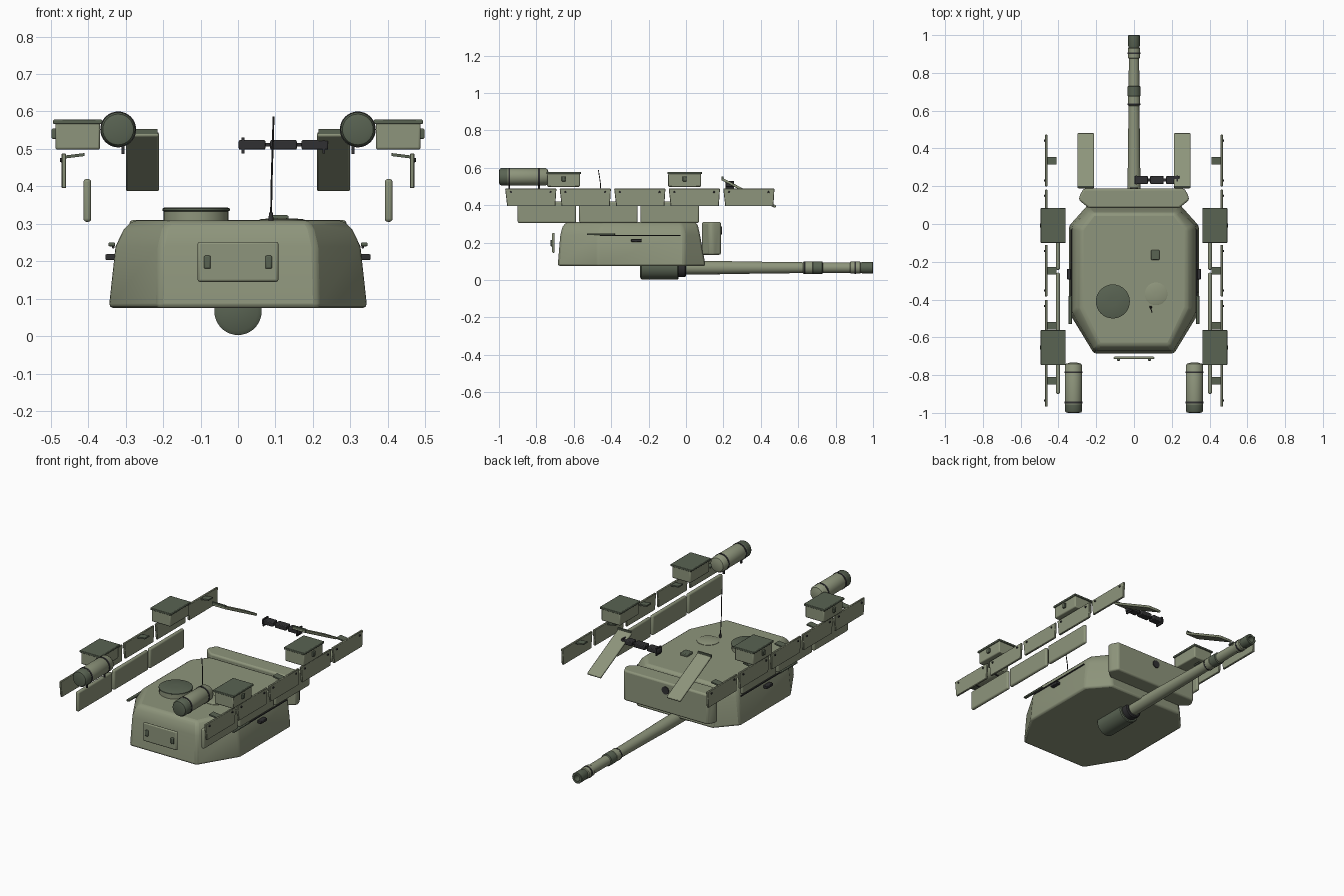
import bpy, bmesh, math
from mathutils import Vector

if "Cube" in bpy.data.objects:
    bpy.data.objects.remove(bpy.data.objects["Cube"])


def mat(name, col):
    m = bpy.data.materials.new(name)
    m.diffuse_color = (*col, 1)
    m.use_nodes = True
    m.node_tree.nodes["Principled BSDF"].inputs["Base Color"].default_value = m.diffuse_color
    return m


GREEN = mat("green", (0.27, 0.30, 0.20))
DARK = mat("dark_green", (0.10, 0.125, 0.085))
STEEL = mat("steel", (0.03, 0.03, 0.032))


def finish(name, bm, m, bevel=0.0, segs=2):
    bmesh.ops.recalc_face_normals(bm, faces=bm.faces)
    me = bpy.data.meshes.new(name)
    bm.to_mesh(me)
    bm.free()
    ob = bpy.data.objects.new(name, me)
    bpy.context.collection.objects.link(ob)
    me.materials.append(m)
    if bevel:
        b = ob.modifiers.new("bevel", "BEVEL")
        b.width, b.segments = bevel, segs
        b.limit_method, b.angle_limit = "ANGLE", math.radians(25)
    bpy.ops.object.select_all(action="DESELECT")
    bpy.context.view_layer.objects.active = ob
    ob.select_set(True)
    bpy.ops.object.shade_smooth_by_angle(angle=math.radians(35))
    return ob


def box(name, x, y, z, m=GREEN, bevel=0.0, segs=2):
    """Box from three (low, high) ranges."""
    bm = bmesh.new()
    bmesh.ops.create_cube(bm, size=1)
    for v in bm.verts:
        v.co = Vector([(a + b) / 2 + c * (b - a) for (a, b), c in zip((x, y, z), v.co)])
    return finish(name, bm, m, bevel, segs)


def loft(name, rings, m=GREEN, bevel=0.0, segs=2):
    """Skin a stack of closed rings and cap both ends."""
    bm = bmesh.new()
    vs = [[bm.verts.new(p) for p in r] for r in rings]
    n = len(vs[0])
    for a, b in zip(vs, vs[1:]):
        for i in range(n):
            bm.faces.new((a[i], a[(i + 1) % n], b[(i + 1) % n], b[i]))
    bm.faces.new(vs[0])
    bm.faces.new(vs[-1])
    return finish(name, bm, m, bevel, segs)


def lathe(name, prof, at, axis="y", m=GREEN, n=32):
    """Revolve (position, radius) pairs around an axis through at."""
    rings = []
    for t, r in prof:
        ring = []
        for i in range(n):
            a = math.tau * i / n
            c, s = r * math.cos(a), r * math.sin(a)
            d = {"x": (t, c, s), "y": (c, t, s), "z": (c, s, t)}[axis]
            ring.append(Vector(at) + Vector(d))
        rings.append(ring)
    return loft(name, rings, m)


def pair(lo, hi, s):
    return tuple(sorted((lo * s, hi * s)))


# Turret body: octagonal sections narrowing to the roof
def section(z, side, corner, front, rear, y1=-0.47, y2=-0.01):
    half = [(corner, front), (side, y1), (side, y2), (corner + 0.03, rear)]
    return [(x, y, z) for x, y in half] + [(-x, y, z) for x, y in reversed(half)]


loft("turret_body", [
    section(0.075, 0.345, 0.213, -0.686, 0.105),
    section(0.24, 0.327, 0.208, -0.672, 0.075),
    section(0.285, 0.305, 0.198, -0.66, 0.065, -0.45, -0.02),
    section(0.309, 0.28, 0.185, -0.64, 0.055, -0.44, -0.03)], bevel=0.012)

# Stowage bin at the rear
prof = [(0.24, 0.085), (0.29, 0.125), (0.29, 0.145), (0.268, 0.187)]
outline = prof + [(-x, y) for x, y in reversed(prof)]
loft("rear_bin", [[(x, y, z) for x, y in outline] for z in (0.135, 0.31)], bevel=0.014, segs=3)
lathe("bin_port", [(0.17, 0.022), (0.192, 0.022), (0.192, 0.012)], (0, 0, 0.265), m=STEEL, n=20)

# Gun: mantlet, barrel, sleeves and muzzle
G = (0, 0, 0.066)
lathe("mantlet", [(-0.245, 0.052), (-0.238, 0.063), (-0.045, 0.063), (-0.04, 0.058)], G, m=DARK, n=40)
lathe("mantlet_collar", [(-0.045, 0.045), (-0.04, 0.05), (-0.005, 0.05), (0.0, 0.044)], G, m=STEEL)
lathe("barrel", [(-0.02, 0.036), (0.22, 0.035), (0.3, 0.033), (0.62, 0.029), (0.94, 0.027)], G)
lathe("barrel_sleeve", [(0.625, 0.028), (0.63, 0.033), (0.675, 0.033), (0.68, 0.028)], G)
lathe("sleeve_band", [(0.675, 0.028), (0.678, 0.034), (0.728, 0.034), (0.732, 0.027)], G, m=DARK)
lathe("muzzle_ring", [(0.875, 0.026), (0.88, 0.032), (0.93, 0.032), (0.935, 0.026)], G)
lathe("muzzle", [(0.93, 0.026), (0.945, 0.031), (0.998, 0.031), (1.0, 0.029), (1.0, 0.018), (0.95, 0.018)], G, m=DARK)
for y in (0.635, 0.905):
    lathe("barrel_clamp", [(y - 0.004, 0.034), (y + 0.004, 0.034)], G, m=STEEL)

# Roof fittings
lathe("hatch_ring", [(0.295, 0.087), (0.335, 0.087), (0.337, 0.07)], (-0.112, -0.41, 0), "z")
lathe("hatch_lid", [(0.333, 0.086), (0.335, 0.09), (0.341, 0.09), (0.343, 0.085), (0.344, 0.02)],
      (-0.112, -0.41, 0), "z", DARK)
lathe("loader_hatch", [(0.3, 0.06), (0.311, 0.06), (0.313, 0.055), (0.315, 0.01)], (0.117, -0.37, 0), "z")
box("roof_sight", (0.09, 0.135), (-0.19, -0.138), (0.3, 0.323), DARK, 0.004)
lathe("antenna_base", [(0.3, 0.008), (0.33, 0.005)], (0.088, -0.44, 0), "z", STEEL, 12)
pts = [(0.088, -0.44, 0.31), (0.09, -0.452, 0.42), (0.093, -0.458, 0.52), (0.095, -0.468, 0.587)]
loft("antenna", [[(p[0] + 0.0025 * math.cos(i * 1.0472), p[1] + 0.0025 * math.sin(i * 1.0472), p[2])
                  for i in range(6)] for p in pts], STEEL)

# Front stowage plate with its two handles
box("front_plate", (-0.108, 0.108), (-0.716, -0.702), (0.145, 0.252), GREEN, 0.006)
for s in (-1, 1):
    box("plate_handle", pair(0.073, 0.091, s), (-0.724, -0.712), (0.18, 0.215), DARK, 0.004)

# Spare track links
for i in range(3):
    x = 0.002 + i * 0.084
    box("track_link", (x, x + 0.071), (0.212, 0.255), (0.498, 0.524), STEEL, 0.004)
    if i < 2:
        box("link_pin", (x + 0.065, x + 0.09), (0.225, 0.242), (0.506, 0.516), STEEL)
for x in (0.013, 0.229):
    box("link_strap", (x - 0.004, x + 0.004), (0.21, 0.257), (0.488, 0.53), STEEL)

for s in (-1, 1):
    # Tool rod and handle on the turret cheek
    lathe("tool_rod", [(-0.46, 0.004), (-0.03, 0.004)], (0.333 * s, 0, 0.238), m=STEEL, n=10)
    box("tool_head", pair(0.328, 0.346, s), (-0.53, -0.38), (0.24, 0.25), DARK, 0.003)
    box("cheek_handle", pair(0.325, 0.354, s), (-0.293, -0.237), (0.203, 0.219), STEEL, 0.003)

    # Upper skirt panels, brackets and bolts
    for i in range(5):
        c = -0.83 + 0.2915 * i
        tr = [(c - 0.137, 0.488), (c + 0.137, 0.488), (c + 0.131, 0.395), (c - 0.126, 0.395)]
        loft("upper_skirt", [[(x * s, y, z) for y, z in tr] for x in (0.459, 0.471)], bevel=0.002, segs=1)
        br = [(0.41, 0.489), (0.465, 0.482), (0.465, 0.474), (0.41, 0.481)]
        loft("skirt_bracket", [[(x * s, y, z) for x, z in br] for y in (c - 0.02, c + 0.02)], DARK)
        for d in (-0.105, 0.105):
            lathe("skirt_bolt", [(0.47 * s, 0.006), (0.476 * s, 0.005)], (0, c + d, 0.47), "x", STEEL, 8)

    # Lower skirt panels
    for y in (-0.9, -0.571, -0.243):
        box("lower_skirt", pair(0.392, 0.413, s), (y, y + 0.313), (0.305, 0.42), GREEN, 0.009, 3)

    # Fender boxes with lid and latch
    for y in (-0.742, -0.095):
        box("fender_box", pair(0.368, 0.488, s), (y, y + 0.175), (0.498, 0.57), GREEN, 0.006)
        box("box_lid", pair(0.362, 0.494, s), (y - 0.005, y + 0.18), (0.566, 0.578), DARK, 0.003)
        box("box_latch", pair(0.485, 0.498, s), (y + 0.077, y + 0.098), (0.527, 0.554), DARK, 0.003)

    # Canisters with end cap, straps and feet
    K = (0.32 * s, 0, 0.552)
    lathe("canister", [(-0.96, 0.045), (-0.955, 0.046), (-0.75, 0.046), (-0.74, 0.04), (-0.734, 0.02)], K)
    lathe("canister_cap", [(-1.0, 0.03), (-0.997, 0.041), (-0.988, 0.046), (-0.945, 0.046)], K, m=DARK)
    for y in (-0.945, -0.785):
        lathe("canister_strap", [(y - 0.005, 0.048), (y + 0.005, 0.048)], K, m=STEEL)
        box("canister_foot", pair(0.303, 0.311, s), (y - 0.005, y + 0.005), (0.487, 0.515), STEEL)

    # Tilted mud guards
    a, t = math.radians(-27.3), 0.007
    ob = box("mud_guard", pair(-0.044, 0.044, s), (-0.163, 0.163), (-t, t), GREEN, 0.005)
    ob.location, ob.rotation_euler = (0.255 * s, 0.335, 0.466), (a, 0, 0)
    box("guard_lip", pair(0.215, 0.3, s), (0.19, 0.2), (0.537, 0.553), DARK)
